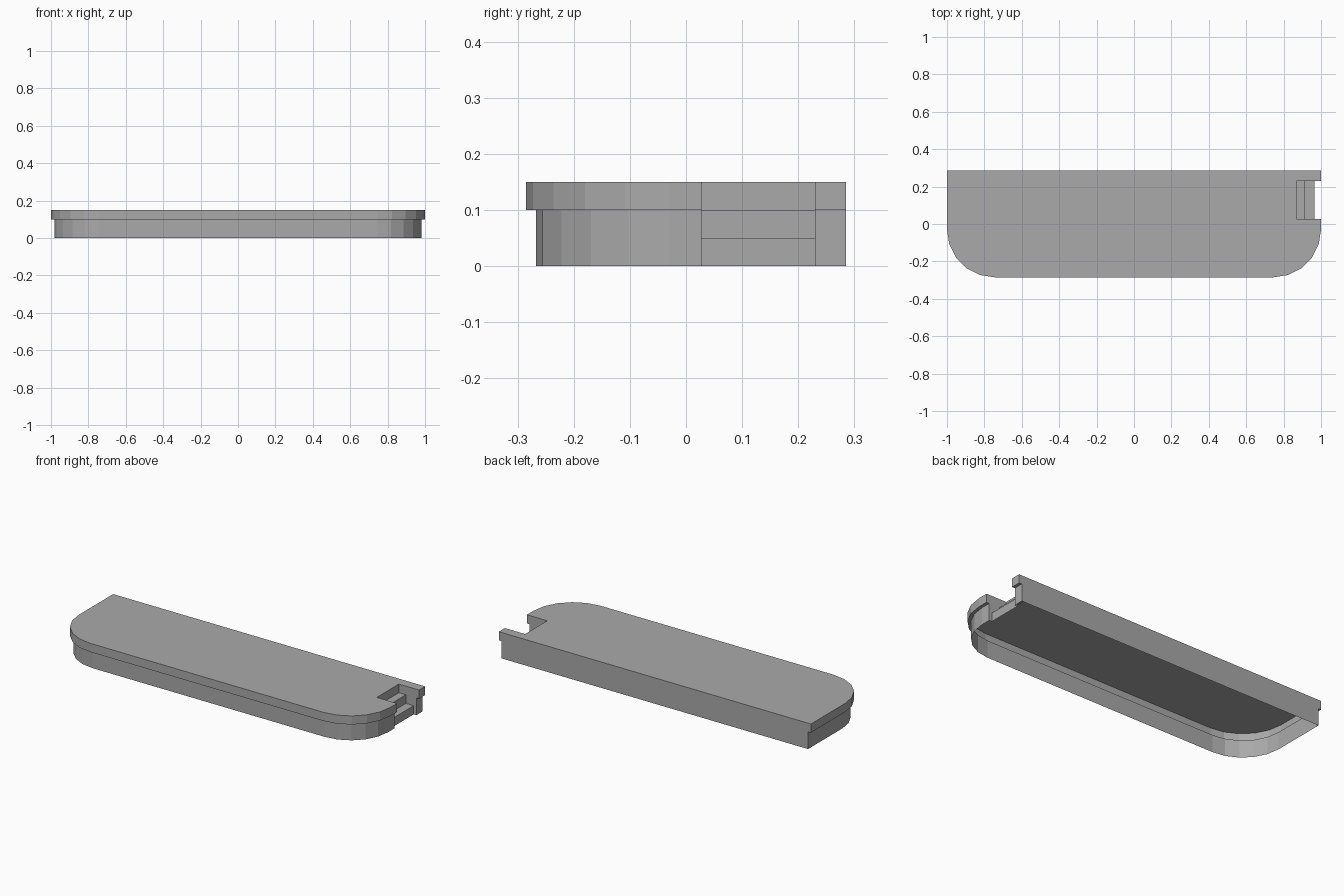
import bpy, bmesh
from math import sin, cos, pi

cube = bpy.data.objects.get("Cube")
if cube:
    bpy.data.objects.remove(cube, do_unlink=True)

grey = bpy.data.materials.new("mid_grey")
grey.use_nodes = True
colour = (0.4, 0.4, 0.4, 1)
grey.diffuse_color = colour
grey.node_tree.nodes["Principled BSDF"].inputs["Base Color"].default_value = colour

BACK = 0.285
NOTCH_Y = (0.028, 0.23)
SKIRT_TOP, TOP = 0.10, 0.15
SKIRT_X, FLANGE_X = 0.982, 1.0
# stepped section of the pocket, from the top surface down to the open bottom
STEPS = [(0.87, TOP), (0.87, SKIRT_TOP), (0.915, SKIRT_TOP),
         (0.915, 0.05), (0.965, 0.05), (0.965, 0)]


def outline(half, radius, segments=5):
    """Counter-clockwise plan with straight back and two rounded front corners."""
    cx = FLANGE_X - 0.255
    cy = 0.255 - BACK
    arc = [(cx + radius * sin(a), cy - radius * cos(a))
           for a in (pi / 2 * i / segments for i in range(segments + 1))]
    left = [(-x, y) for x, y in reversed(arc)]
    return [(-half, BACK)] + left + arc + [(half, y) for y in NOTCH_Y] + [(half, BACK)]


def make_object(name, bm):
    bmesh.ops.remove_doubles(bm, verts=bm.verts, dist=0.0001)
    mesh = bpy.data.meshes.new(name)
    bm.to_mesh(mesh)
    bm.free()
    mesh.materials.append(grey)
    obj = bpy.data.objects.new(name, mesh)
    bpy.context.collection.objects.link(obj)
    return obj


def add_face(bm, points):
    bm.faces.new([bm.verts.new(p) for p in points])


def add_band(bm, low, low_z, high, high_z):
    """Wall or ledge between two plans, left open across the notch."""
    count = len(low)
    for i in range(count):
        j = (i + 1) % count
        in_notch = i == count - 3
        flat_back = j == 0 and low_z == high_z
        if not in_notch and not flat_back:
            add_face(bm, [(*low[i], low_z), (*low[j], low_z),
                          (*high[j], high_z), (*high[i], high_z)])


skirt_plan = outline(SKIRT_X, 0.255 - (FLANGE_X - SKIRT_X))
flange_plan = outline(FLANGE_X, 0.255)

# lower skirt
bm = bmesh.new()
add_band(bm, skirt_plan, 0, skirt_plan, SKIRT_TOP)
make_object("lower_skirt", bm)

# overhanging flange with its ledge and the notched top panel
bm = bmesh.new()
add_band(bm, skirt_plan, SKIRT_TOP, flange_plan, SKIRT_TOP)
add_band(bm, flange_plan, SKIRT_TOP, flange_plan, TOP)
inner = [(STEPS[0][0], y) for y in NOTCH_Y]
panel = flange_plan[:-2] + inner + flange_plan[-2:]
add_face(bm, [(x, y, TOP) for x, y in panel])
make_object("top_cover", bm)

# stepped side pocket and its two cheeks
bm = bmesh.new()
near, far = NOTCH_Y
for (xa, za), (xb, zb) in zip(STEPS, STEPS[1:]):
    add_face(bm, [(xa, near, za), (xb, near, zb), (xb, far, zb), (xa, far, za)])
cheek = STEPS + [(SKIRT_X, 0), (SKIRT_X, SKIRT_TOP), (FLANGE_X, SKIRT_TOP), (FLANGE_X, TOP)]
add_face(bm, [(x, far, z) for x, z in cheek])
add_face(bm, [(x, near, z) for x, z in reversed(cheek)])
make_object("side_pocket", bm)
